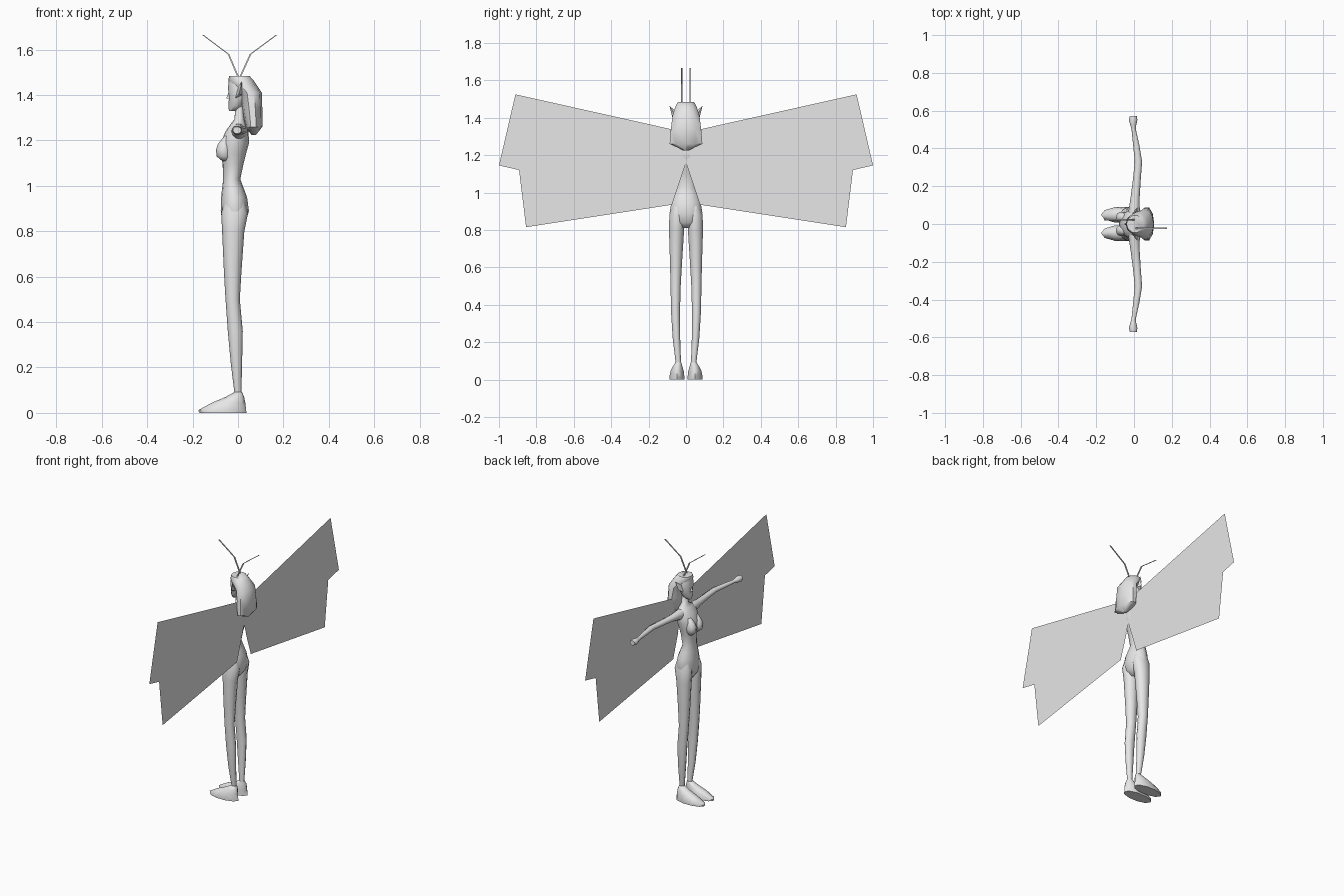
import bpy, math
from mathutils import Vector

grey = bpy.data.materials.new("soft grey")
grey.diffuse_color = (0.8, 0.8, 0.8, 1)


def build(name, verts, faces, mirror=False, angle=60):
    me = bpy.data.meshes.new(name)
    me.from_pydata(verts, [], faces)
    me.materials.append(grey)
    ob = bpy.data.objects.new(name, me)
    bpy.context.collection.objects.link(ob)
    bpy.ops.object.select_all(action='DESELECT')
    bpy.context.view_layer.objects.active = ob
    ob.select_set(True)
    bpy.ops.object.mode_set(mode='EDIT')
    bpy.ops.mesh.select_all(action='SELECT')
    bpy.ops.mesh.normals_make_consistent(inside=False)
    bpy.ops.object.mode_set(mode='OBJECT')
    if angle:
        bpy.ops.object.shade_smooth_by_angle(angle=math.radians(angle))
    if mirror:
        m = ob.modifiers.new("mirror", 'MIRROR')
        m.use_axis = (False, True, False)
        m.use_mirror_merge = False
    return ob


def loft(name, rings, axis='z', n=10, **kw):
    """Rings along z: (z, x_min, x_max, y_min, y_max); along y: (y, x_min, x_max, z_min, z_max)."""
    verts = []
    for t, x0, x1, w0, w1 in rings:
        for i in range(n):
            a = 2 * math.pi * i / n
            x = (x0 + x1) / 2 + (x1 - x0) / 2 * math.cos(a)
            w = (w0 + w1) / 2 + (w1 - w0) / 2 * math.sin(a)
            verts.append((x, w, t) if axis == 'z' else (x, t, w))
    faces = [(r * n + i, r * n + (i + 1) % n, (r + 1) * n + (i + 1) % n, (r + 1) * n + i)
             for r in range(len(rings) - 1) for i in range(n)]
    faces += [tuple(range(n)), tuple(range(len(verts) - n, len(verts)))]
    return build(name, verts, faces, **kw)


def sym(rows):
    return [(z, a, b, -w, w) for z, a, b, w in rows]


# Torso, hips and neck
loft("torso", sym([
    (0.81, -0.05, 0.01, 0.03), (0.84, -0.07, 0.035, 0.075), (0.89, -0.076, 0.048, 0.09),
    (0.95, -0.074, 0.04, 0.08), (0.99, -0.07, 0.025, 0.066), (1.03, -0.065, 0.01, 0.054),
    (1.10, -0.068, 0.025, 0.056), (1.14, -0.08, 0.035, 0.066), (1.19, -0.076, 0.049, 0.076),
    (1.24, -0.055, 0.046, 0.082), (1.275, -0.03, 0.034, 0.06), (1.295, -0.015, 0.028, 0.024),
    (1.37, -0.012, 0.024, 0.02)]), n=14)

# Bust
loft("bust", [(1.11, -0.07, -0.04, 0.02, 0.045), (1.13, -0.094, -0.03, 0.005, 0.062),
              (1.16, -0.097, -0.03, 0.003, 0.066), (1.185, -0.088, -0.03, 0.008, 0.06),
              (1.22, -0.06, -0.03, 0.02, 0.05)], mirror=True)

# Arms with hands
loft("arm", [(0.05, -0.032, 0.036, 1.20, 1.275), (0.09, -0.026, 0.03, 1.212, 1.272),
             (0.14, -0.018, 0.03, 1.222, 1.265), (0.24, -0.005, 0.036, 1.228, 1.262),
             (0.33, 0.004, 0.043, 1.23, 1.262), (0.42, -0.005, 0.028, 1.232, 1.26),
             (0.50, -0.013, 0.010, 1.235, 1.257), (0.525, -0.02, 0.012, 1.229, 1.261),
             (0.55, -0.027, 0.018, 1.225, 1.265), (0.572, -0.022, 0.015, 1.229, 1.261)],
     axis='y', mirror=True)

# Legs
loft("leg", [(0.09, -0.016, 0.015, 0.026, 0.056), (0.22, -0.032, 0.018, 0.03, 0.072),
             (0.36, -0.045, 0.021, 0.031, 0.081), (0.50, -0.055, 0.008, 0.027, 0.084),
             (0.62, -0.062, 0.015, 0.02, 0.087), (0.80, -0.07, 0.028, 0.008, 0.093),
             (0.88, -0.074, 0.044, 0.004, 0.091), (0.93, -0.06, 0.03, 0.02, 0.075)], mirror=True)

# Feet
loft("foot", [(0.0, -0.17, 0.037, 0.006, 0.09), (0.012, -0.175, 0.036, 0.006, 0.091),
              (0.045, -0.115, 0.032, 0.01, 0.085), (0.07, -0.055, 0.027, 0.018, 0.072),
              (0.092, -0.016, 0.018, 0.024, 0.058)], mirror=True)

# Head and nose
loft("head", sym([(1.33, -0.04, 0.0, 0.016), (1.35, -0.042, 0.02, 0.034),
                  (1.39, -0.04, 0.04, 0.047), (1.43, -0.044, 0.045, 0.052),
                  (1.475, -0.04, 0.045, 0.042)]), n=10)
build("nose", [(-0.038, 0, 1.42), (-0.038, -0.01, 1.38), (-0.038, 0.01, 1.38), (-0.052, 0, 1.386)],
      [(0, 1, 3), (0, 3, 2), (1, 2, 3), (0, 2, 1)], angle=0)

# Hair sweeping back to a low point
loft("hair", sym([(1.483, -0.04, 0.052, 0.046), (1.46, -0.042, 0.072, 0.06),
                  (1.41, 0.006, 0.105, 0.076), (1.34, 0.018, 0.107, 0.085),
                  (1.26, 0.03, 0.107, 0.092), (1.225, 0.06, 0.08, 0.012)]), n=10, angle=50)

# Pointed ears
build("ear", [(-0.012, 0.045, 1.385), (0.018, 0.05, 1.40), (0.0, 0.048, 1.43),
              (0.018, 0.088, 1.463), (0.004, 0.074, 1.405)],
      [(0, 4, 3, 2), (1, 3, 4), (0, 1, 4), (1, 2, 3), (0, 2, 1)], mirror=True, angle=0)

# Antennae, one bent forward and one bent back
for name, pts in (("front_antenna", [(0.005, 0.022, 1.47), (-0.042, 0.022, 1.58), (-0.155, 0.022, 1.665)]),
                  ("rear_antenna", [(0.005, -0.022, 1.47), (0.055, -0.022, 1.58), (0.17, -0.022, 1.665)])):
    r, verts = 0.0035, []
    for p in pts:
        for dx, dy in ((-r, -r), (r, -r), (r, r), (-r, r)):
            verts.append(Vector(p) + Vector((dx, dy, 0)))
    faces = [(k + i, k + (i + 1) % 4, k + 4 + (i + 1) % 4, k + 4 + i) for k in (0, 4) for i in range(4)]
    build(name, verts, faces + [(0, 1, 2, 3), (8, 9, 10, 11)], angle=0)


# Thin wings standing upright behind the back
def wing(name, x, outline):
    build(name, [(x, y, z) for y, z in outline], [(0, 1, 2, 3)], mirror=True, angle=0)


wing("upper_wing", 0.045, [(0.912, 1.525), (1.0, 1.145), (0.075, 0.935), (-0.05, 1.31)])
wing("lower_wing", 0.042, [(0.895, 1.14), (0.855, 0.815), (0.075, 0.935), (0.02, 1.10)])
